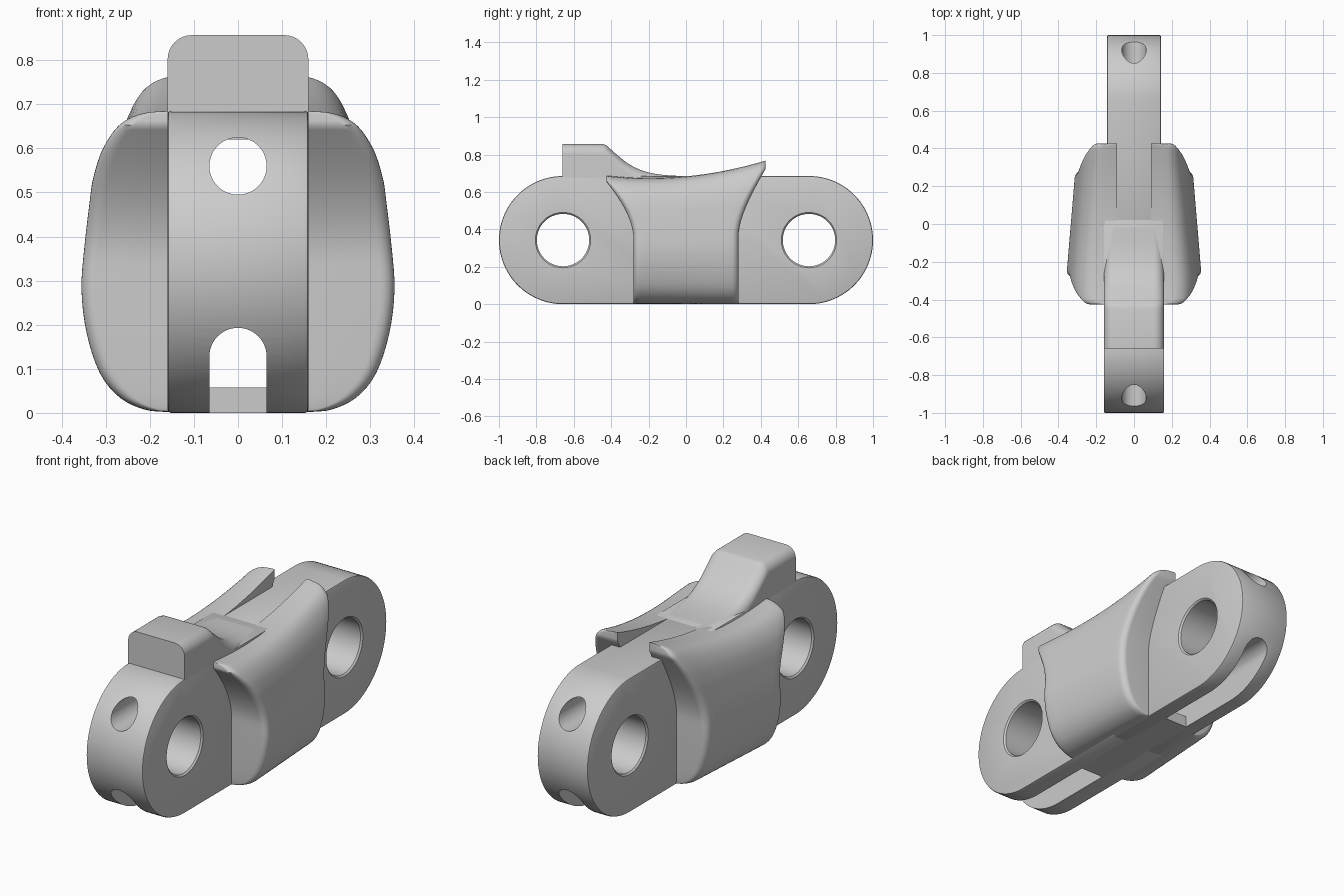
import bpy, bmesh, math
from mathutils import Vector

cube = bpy.data.objects.get("Cube")
if cube:
    bpy.data.objects.remove(cube, do_unlink=True)

grey = bpy.data.materials.new("plain grey")
grey.use_nodes = True
grey.diffuse_color = (0.6, 0.6, 0.6, 1)
grey.node_tree.nodes["Principled BSDF"].inputs["Base Color"].default_value = (0.6, 0.6, 0.6, 1)


def make(name, bm):
    bmesh.ops.recalc_face_normals(bm, faces=bm.faces)
    mesh = bpy.data.meshes.new(name)
    bm.to_mesh(mesh)
    bm.free()
    mesh.materials.append(grey)
    obj = bpy.data.objects.new(name, mesh)
    bpy.context.collection.objects.link(obj)
    return obj


def loft(name, rings):
    """Skin a list of closed rings and cap both ends."""
    bm = bmesh.new()
    rows = [[bm.verts.new(p) for p in ring] for ring in rings]
    n = len(rows[0])
    for a, b in zip(rows, rows[1:]):
        for i in range(n):
            j = (i + 1) % n
            bm.faces.new((a[i], a[j], b[j], b[i]))
    bm.faces.new(rows[0])
    bm.faces.new(rows[-1])
    return make(name, bm)


def arc(cu, cv, r, start, end, steps):
    angles = [math.radians(start + (end - start) * i / steps) for i in range(steps + 1)]
    return [(cu + r * math.cos(a), cv + r * math.sin(a)) for a in angles]


def spline(points, steps):
    """Smooth curve through a few 2D points."""
    pts = [Vector(p) for p in points]
    pts = [2 * pts[0] - pts[1]] + pts + [2 * pts[-1] - pts[-2]]
    out = []
    for a, b, c, d in zip(pts, pts[1:], pts[2:], pts[3:]):
        for i in range(steps):
            t = i / steps
            out.append(0.5 * (2 * b + (c - a) * t + (2 * a - 5 * b + 4 * c - d) * t ** 2
                              + (3 * b - a - 3 * c + d) * t ** 3))
    return out + [pts[-2]]


def apply(obj, kind, **settings):
    mod = obj.modifiers.new(kind.lower(), kind)
    for key, value in settings.items():
        setattr(mod, key, value)
    bpy.context.view_layer.objects.active = obj
    bpy.ops.object.modifier_apply(modifier=mod.name)


def smooth(obj, angle=35):
    bpy.ops.object.select_all(action='DESELECT')
    obj.select_set(True)
    bpy.context.view_layer.objects.active = obj
    bpy.ops.object.shade_smooth_by_angle(angle=math.radians(angle))


R = 0.3425          # end radius of the link
C = 1 - R           # bore centre along the link
FRONT_W, BACK_W = 0.16, 0.143


def link_half(name, side, w):
    # Half of the link, overlapping the other half a little in the middle
    outline = [(side * y, z) for y, z in arc(C, R, R, -90, 90, 48)]
    outline += [(-side * 0.03, 2 * R), (-side * 0.03, 0)]
    body = loft(name, [[(x, y, z) for y, z in outline] for x in (-w, w)])
    apply(body, 'BEVEL', width=0.008, segments=2, limit_method='ANGLE', angle_limit=math.radians(60))

    # Cross bore with flared rims, pin hole, and arched channel
    rims = [(-w - 0.01, 0.158), (-w + 0.008, 0.14), (w - 0.008, 0.14), (w + 0.01, 0.158)]
    cutters = [loft("bore_cutter", [[(x, y, z) for y, z in arc(side * C, R, r, 0, 354, 59)]
                                    for x, r in rims])]
    hole = arc(0, 0.56, 0.065, 0, 350, 35)
    arch = arc(0, 0.128, 0.065, 0, 180, 24) + [(-0.065, -0.1), (0.065, -0.1)]
    for shape in (hole, arch):
        cutters.append(loft("channel_cutter", [[(x, y, z) for x, z in shape] for y in (-1.1, 1.1)]))
    for cutter in cutters:
        cutter.hide_render = True
        apply(body, 'BOOLEAN', object=cutter, operation='DIFFERENCE', solver='EXACT')
        bpy.data.objects.remove(cutter, do_unlink=True)
    smooth(body)


link_half("front_link", -1, FRONT_W)
link_half("back_link", 1, BACK_W)

# Web closing the middle of the lower channel
bm = bmesh.new()
bmesh.ops.create_cube(bm, size=1)
for v in bm.verts:
    v.co = (v.co.x * 0.15, v.co.y * 0.64, 0.029 + v.co.z * 0.058)
make("channel_floor", bm)

# Raised stop block with a concave ramp behind it
ramp = [(-0.66, 0.857), (-0.66 + 0.01, 0.857)]
ramp += [tuple(p) for p in spline([(-0.45, 0.857), (-0.425, 0.848), (-0.38, 0.808), (-0.31, 0.752),
                                   (-0.23, 0.713), (-0.13, 0.692), (0, 0.684), (0.06, 0.68)], 5)]
block_w, round_r = FRONT_W - 0.0003, 0.055
rings = []
for y, top in ramp:
    section = [(block_w, 0.62)]
    section += arc(block_w - round_r, top - round_r, round_r, 0, 90, 8)
    section += arc(round_r - block_w, top - round_r, round_r, 90, 180, 8)
    section += [(-block_w, 0.62)]
    rings.append([(x, y, z) for x, z in section])
smooth(loft("stop_block", rings), 40)

# Bulging side cheeks, waisted in side view and flaring to a saddle-shaped top
cheek_profile = spline([(0.165, 0.002), (0.215, 0.008), (0.27, 0.035), (0.315, 0.09), (0.345, 0.18),
                        (0.357, 0.28), (0.35, 0.38), (0.336, 0.48), (0.325, 0.54), (0.305, 0.6),
                        (0.27, 0.65), (0.225, 0.676), (0.165, 0.683)], 4)
INNER, FILLET = 0.09, 0.035


def half_length(z):
    u = min(max((z - 0.35) / 0.3, 0), 1)
    return 0.28 + 0.145 * u ** 1.8


bm = bmesh.new()
grid = []
for x, z in cheek_profile:
    length = half_length(z)
    corner = arc(x - FILLET, length - FILLET, FILLET, 90, 0, 6)
    straight = [(x, (length - FILLET) * (1 - i / 7)) for i in range(1, 14)]
    row = corner + straight + [(px, -py) for px, py in reversed(corner)]
    outer, inner = [], []
    for px, y in row:
        lift = (0.095 * y + 0.245 * y * y) * (z / 0.683) ** 3
        taper = 0.937 - 0.235 * max(y, -0.3)
        outer.append(bm.verts.new((px * taper, y, z + lift)))
        inner.append(bm.verts.new((INNER, y, z + lift)))
    grid.append((outer, inner))
count = len(grid[0][0])
for (oa, ia), (ob, ib) in zip(grid, grid[1:]):
    for i in range(count - 1):
        bm.faces.new((oa[i], oa[i + 1], ob[i + 1], ob[i]))
        bm.faces.new((ia[i], ib[i], ib[i + 1], ia[i + 1]))
    for i in (0, -1):
        bm.faces.new((oa[i], ob[i], ib[i], ia[i]))
for o, inn in (grid[0], grid[-1]):
    for i in range(count - 1):
        bm.faces.new((o[i], inn[i], inn[i + 1], o[i + 1]))
cheeks = make("side_cheeks", bm)
apply(cheeks, 'MIRROR', use_axis=(True, False, False), use_mirror_merge=False)
smooth(cheeks, 40)
